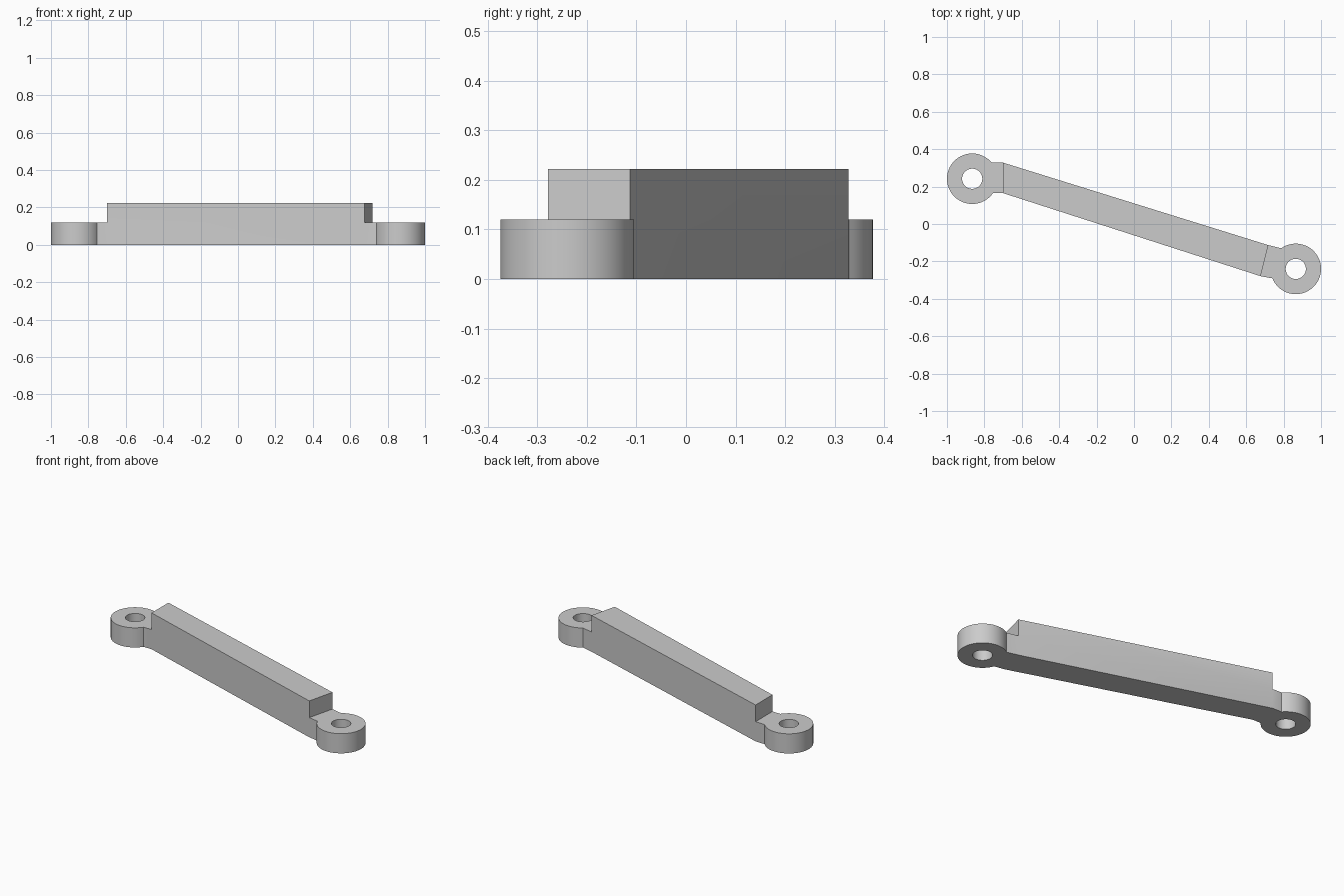
import bpy, bmesh
from math import cos, sin, radians

cube = bpy.data.objects.get("Cube")
if cube:
    bpy.data.objects.remove(cube, do_unlink=True)

LUG_TOP, BAR_TOP = 0.12, 0.222
LUG_R, HOLE_R = 0.135, 0.054
LEFT, RIGHT = (-0.865, 0.242), (0.865, -0.24)

grey = bpy.data.materials.new("light_grey")
grey.use_nodes = True
grey.diffuse_color = (0.6, 0.6, 0.6, 1)
grey.node_tree.nodes["Principled BSDF"].inputs["Base Color"].default_value = (0.6, 0.6, 0.6, 1)


def arc(centre, start, end, steps=56):
    """Points on a lug's rim, angles in degrees."""
    angles = [radians(start + (end - start) * i / steps) for i in range(steps + 1)]
    return [(centre[0] + LUG_R * cos(a), centre[1] + LUG_R * sin(a)) for a in angles]


def raise_faces(bm, faces, height):
    """Extrude a patch of faces upward, keeping the patch, and return its new caps."""
    geom = bmesh.ops.extrude_face_region(bm, geom=faces, use_keep_orig=True)["geom"]
    verts = [g for g in geom if isinstance(g, bmesh.types.BMVert)]
    bmesh.ops.translate(bm, verts=verts, vec=(0, 0, height))
    return [g for g in geom if isinstance(g, bmesh.types.BMFace)]


# Footprint: bar corners shared with a rounded lug at each end
bm = bmesh.new()
corners = [bm.verts.new((x, y, 0)) for x, y in
           [(-0.70, 0.328), (-0.70, 0.165), (0.677, -0.279), (0.718, -0.113)]]
left_rim = [bm.verts.new((x, y, 0)) for x, y in arc(LEFT, 40.7, 325.2)]
right_rim = [bm.verts.new((x, y, 0)) for x, y in arc(RIGHT, 202, 485.3)]
base = [bm.faces.new(corners),
        bm.faces.new([corners[0]] + left_rim + [corners[1]]),
        bm.faces.new([corners[2]] + right_rim + [corners[3]])]

# Low plate, then the taller bar between the lugs
caps = raise_faces(bm, base, LUG_TOP)
middle = min(caps, key=lambda f: abs(f.calc_center_median().x))
raise_faces(bm, [middle], BAR_TOP - LUG_TOP)
bmesh.ops.delete(bm, geom=[middle], context='FACES_ONLY')
bmesh.ops.recalc_face_normals(bm, faces=bm.faces[:])
bmesh.ops.dissolve_limit(bm, angle_limit=radians(0.5), verts=bm.verts[:], edges=bm.edges[:])
mesh = bpy.data.meshes.new("link_arm")
bm.to_mesh(mesh)
bm.free()
arm = bpy.data.objects.new("link_arm", mesh)
bpy.context.collection.objects.link(arm)
mesh.materials.append(grey)

# Bolt holes through both lugs
for name, (x, y) in (("left", LEFT), ("right", RIGHT)):
    bpy.ops.mesh.primitive_cylinder_add(vertices=48, radius=HOLE_R, depth=0.6, location=(x, y, 0.06))
    drill = bpy.context.object
    drill.name = name + "_hole_cutter"
    drill.data.materials.append(grey)
    drill.hide_render = True
    bpy.ops.object.select_all(action='DESELECT')
    arm.select_set(True)
    bpy.context.view_layer.objects.active = arm
    cut = arm.modifiers.new(name + "_hole", 'BOOLEAN')
    cut.operation = 'DIFFERENCE'
    cut.solver = 'EXACT'
    cut.object = drill
    bpy.ops.object.modifier_apply(modifier=cut.name)
    bpy.data.objects.remove(drill, do_unlink=True)

bpy.ops.object.shade_smooth_by_angle(angle=radians(20))
